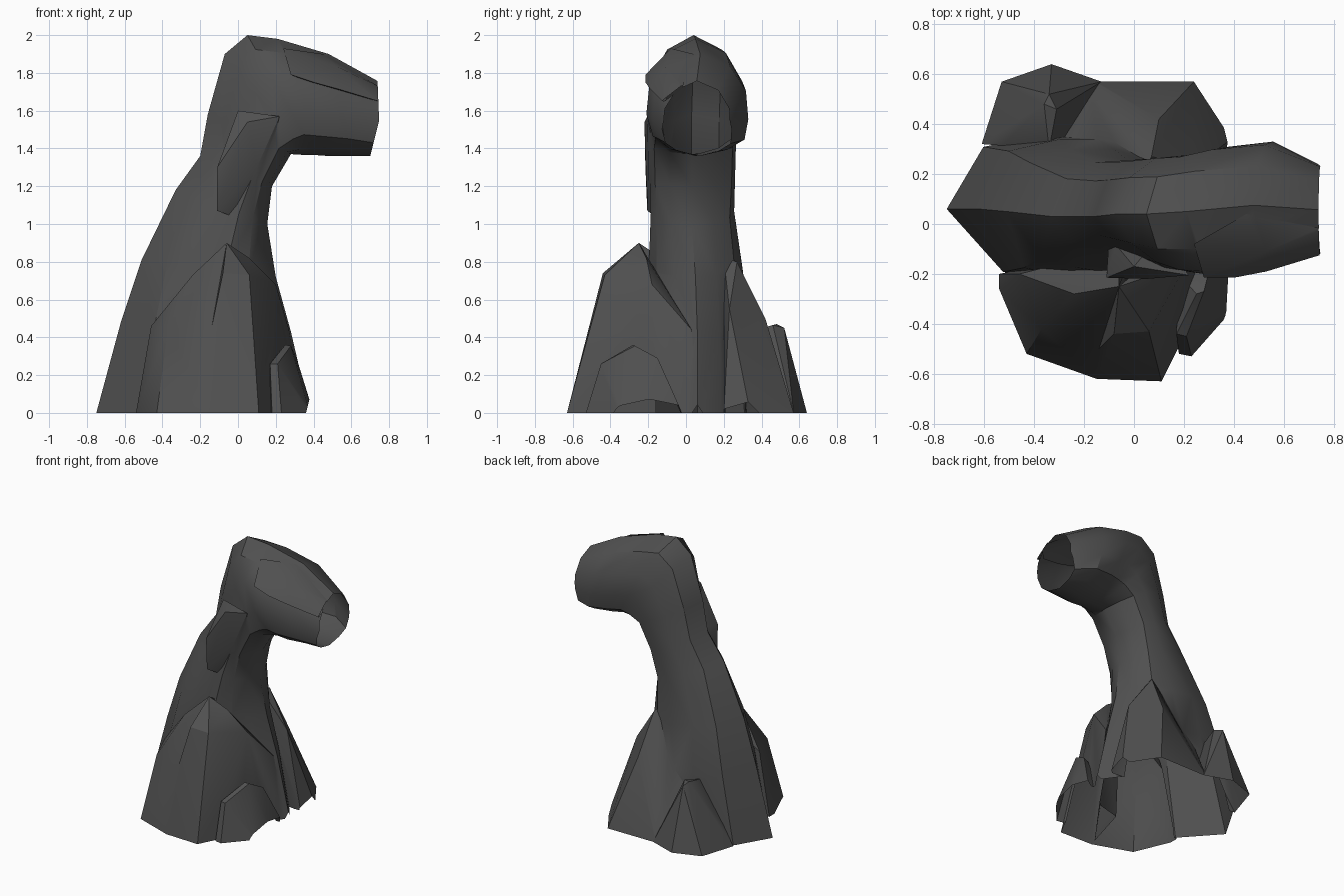
import bpy, bmesh, math
from mathutils import Vector

cube = bpy.data.objects.get("Cube")
if cube:
    bpy.data.objects.remove(cube, do_unlink=True)

stone = bpy.data.materials.new("dark_grey_stone")
stone.use_nodes = True
GREY = (0.08, 0.08, 0.08, 1)
stone.diffuse_color = GREY
bsdf = stone.node_tree.nodes["Principled BSDF"]
bsdf.inputs["Base Color"].default_value = GREY
bsdf.inputs["Roughness"].default_value = 0.9


def solid(bm, name):
    """Turn a closed bmesh into a stone object."""
    bmesh.ops.recalc_face_normals(bm, faces=bm.faces)
    mesh = bpy.data.meshes.new(name)
    bm.to_mesh(mesh)
    bm.free()
    mesh.materials.append(stone)
    obj = bpy.data.objects.new(name, mesh)
    bpy.context.collection.objects.link(obj)
    return obj


rocks = []


def rock(name, points):
    """Chiselled rock: convex hull of its corners, with a skirt below ground."""
    bm = bmesh.new()
    depth = -0.1 - 0.02 * len(rocks)
    for p in points:
        bm.verts.new(p)
        if p[2] == 0:
            bm.verts.new((p[0], p[1], depth))
    bmesh.ops.convex_hull(bm, input=bm.verts[:])
    loose = [v for v in bm.verts if not v.link_faces]
    bmesh.ops.delete(bm, geom=loose, context='VERTS')
    rocks.append(solid(bm, name))


# Arching spire: outer edge (x, z), inner edge (x, z), y centre, half width,
# and section style from 0 (round) through 1 (slanted) to 2 (wedge)
rings = [
    (-.75, -.06, .38, -.06, .06, .30, 2),
    (-.75, 0, .38, 0, .06, .30, 2),
    (-.62, .48, .28, .43, .06, .28, 2),
    (-.51, .81, .20, .72, .05, .25, 1.8),
    (-.33, 1.18, .155, 1.0, .03, .225, 1.25),
    (-.20, 1.36, .18, 1.2, .03, .23, 1),
    (-.16, 1.58, .28, 1.37, .03, .235, .85),
    (-.07, 1.90, .36, 1.365, .04, .235, .35),
    (.05, 2.0, .41, 1.365, .04, .24, 0),
    (.21, 1.98, .48, 1.36, .05, .26, 0),
    (.48, 1.90, .60, 1.36, .075, .255, 0),
    (.77, 1.74, .75, 1.36, .055, .175, 0),
]
# Sections: distance across the ring, share of the half width
left_side = [(0, 0), (.12, .62), (.36, .95), (.64, 1), (.84, .92), (.94, .55), (1, 0)]
left_wedge = [(0, 0), (.13, .83), (.36, 1), (.6, 1), (.78, .82), (.92, .42), (1, 0)]
sections = [
    left_side + [(.94, -.52), (.83, -.87), (.64, -1), (.36, -.93), (.12, -.58)],
    left_side + [(.95, -.5), (.86, -.84), (.72, -.95), (.42, -.64), (.16, -.33)],
    left_wedge + [(.92, -.42), (.78, -.82), (.6, -1), (.38, -.96), (.2, -.84)],
]

bm = bmesh.new()
loops = []
for ox, oz, ix, iz, yc, hw, style in rings:
    outer, inner = Vector((ox, yc, oz)), Vector((ix, yc, iz))
    k = min(int(style), 1)
    loop = []
    for a, b in zip(sections[k], sections[k + 1]):
        t, w = Vector(a).lerp(Vector(b), style - k)
        loop.append(bm.verts.new(outer.lerp(inner, t) + Vector((0, w * hw, 0))))
    loops.append(loop)
n = len(sections[0])
for a, b in zip(loops, loops[1:]):
    for i in range(n):
        j = (i + 1) % n
        bm.faces.new((a[i], a[j], b[j], b[i]))
bm.faces.new(loops[0])
bm.faces.new(loops[-1])
spire = solid(bm, "arched_rock_spire")

# Large split boulder at the front
rock("front_boulder_left", [
    (-.54, -.2, 0), (-.54, -.26, 0), (-.43, -.52, 0), (-.15, -.62, 0), (0, -.1, 0),
    (-.46, -.2, .46), (-.37, -.42, .45), (-.14, -.5, .45),
    (-.24, -.28, .73), (-.06, -.25, .9), (-.06, -.1, .8)])
rock("front_boulder_right", [
    (-.15, -.62, 0), (.11, -.63, 0), (.19, -.47, 0), (.31, -.12, 0), (.35, .06, 0),
    (-.14, -.5, .45), (.06, -.5, .46), (.27, .03, .44), (-.08, -.44, .74),
    (.06, -.43, .73), (-.06, -.25, .9), (.06, -.21, .82), (.2, -.18, .68)])

# Small rock at the corner
rock("corner_rock", [
    (.17, -.46, 0), (.18, -.52, 0), (.23, -.53, 0), (.38, -.36, 0), (.40, -.2, 0),
    (.38, -.02, 0), (.17, -.44, .26), (.21, -.45, .26), (.25, -.28, .36),
    (.28, -.27, .355), (.31, -.15, .29), (.18, -.2, .28), (.2, -.05, 0)])

# Boulders at the back
rock("back_boulder", [
    (-.15, .57, 0), (.24, .57, 0), (.39, .34, 0), (.37, .2, 0), (-.45, .33, 0),
    (.07, .27, .8), (.04, .2, .82), (.24, .23, .55), (-.27, .28, .45), (.1, .42, .5)])
rock("back_corner_rock", [
    (-.61, .32, 0), (-.53, .57, 0), (-.33, .64, 0), (-.13, .57, 0), (-.2, .3, 0),
    (-.34, .52, .45), (-.36, .48, .47), (-.31, .46, .465), (-.34, .3, .42)])

# Broken layers on the neck and overhang
rock("neck_shard", [
    (-.11, -.205, 1.07), (-.11, -.215, 1.3), (.05, -.22, 1.54), (.22, -.205, 1.57),
    (0, -.17, 1.6), (.1, -.2, 1.3), (.1, -.05, 1.45), (-.1, -.05, 1.2), (.08, -.1, 1.0)])
rock("overhang_ledge", [
    (.28, -.215, 1.79), (.4, -.215, 1.75), (.53, -.19, 1.715),
    (.76, -.12, 1.645), (.24, -.08, 1.93), (.45, .04, 1.9), (.53, -.11, 1.83),
    (.76, -.02, 1.72), (.4, 0, 1.74)])

# Fuse all rocks into one continuous shell
bpy.ops.object.select_all(action='DESELECT')
spire.select_set(True)
bpy.context.view_layer.objects.active = spire
for part in rocks:
    union = spire.modifiers.new("union", 'BOOLEAN')
    union.operation = 'UNION'
    union.solver = 'EXACT'
    union.object = part
    bpy.ops.object.modifier_apply(modifier=union.name)
    bpy.data.objects.remove(part, do_unlink=True)

# Cut the shell open at the ground and at the broken tip
cuts = [((0, 0, 0), (0, 0, -1)), ((.745, 0, 1.6), (1, 0, .04)), ((.70, 0, 1.36), (1, 0, -.25))]
bm = bmesh.new()
bm.from_mesh(spire.data)
for point, normal in cuts:
    bmesh.ops.bisect_plane(bm, geom=bm.verts[:] + bm.edges[:] + bm.faces[:],
                           plane_co=point, plane_no=normal, clear_outer=True)
bmesh.ops.remove_doubles(bm, verts=bm.verts[:], dist=0.0005)
bm.to_mesh(spire.data)
bm.free()
bpy.ops.object.shade_smooth_by_angle(angle=math.radians(33))
